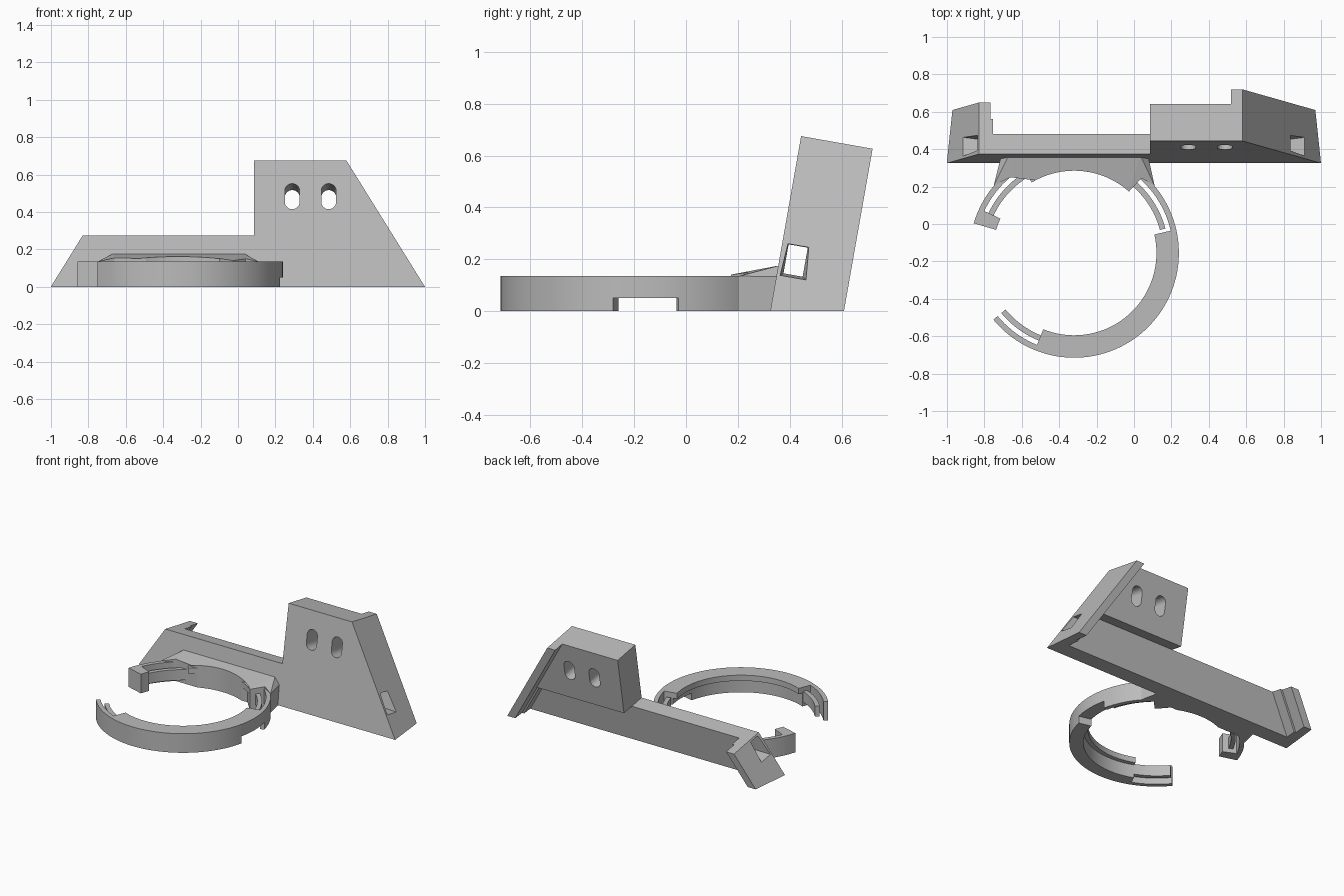
import bpy, bmesh
from math import radians, sin, cos, tan, pi
from mathutils import Vector

cube = bpy.data.objects.get("Cube")
if cube:
    bpy.data.objects.remove(cube, do_unlink=True)

grey = bpy.data.materials.new("plain_grey")
grey.use_nodes = True
grey.diffuse_color = (0.5, 0.5, 0.5, 1)
grey.node_tree.nodes["Principled BSDF"].inputs["Base Color"].default_value = (0.5, 0.5, 0.5, 1)

TILT = radians(10)
SLOPE = 0.622          # sideways run of the slanted ends per unit height
CENTRE = Vector((-0.32, -0.155, 0))


def lean(x, z, d):
    """Point on the leaning plate: x, height on the front face, depth behind it."""
    return Vector((x, 0.325 + z * tan(TILT) + d * cos(TILT), z - d * sin(TILT)))


def finish(name, bm, smooth=False):
    bmesh.ops.recalc_face_normals(bm, faces=bm.faces[:])
    mesh = bpy.data.meshes.new(name)
    bm.to_mesh(mesh)
    bm.free()
    mesh.materials.append(grey)
    obj = bpy.data.objects.new(name, mesh)
    bpy.context.collection.objects.link(obj)
    if smooth:
        bpy.ops.object.select_all(action='DESELECT')
        obj.select_set(True)
        bpy.context.view_layer.objects.active = obj
        bpy.ops.object.shade_smooth_by_angle(angle=radians(30))
    return obj


def loft(bm, loops):
    """Join closed loops of points into a capped solid."""
    rings = [[bm.verts.new(p) for p in loop] for loop in loops]
    n = len(rings[0])
    for a, b in zip(rings, rings[1:]):
        for i in range(n):
            j = (i + 1) % n
            bm.faces.new((a[i], a[j], b[j], b[i]))
    bm.faces.new(rings[0])
    bm.faces.new(rings[-1])


def slab(name, outline, d0, d1, trim=True):
    """Leaning prism, cut level with the ground."""
    bm = bmesh.new()
    loft(bm, [[lean(x, z, d) for x, z in outline] for d in (d0, d1)])
    if trim:
        geom = bm.verts[:] + bm.edges[:] + bm.faces[:]
        bmesh.ops.bisect_plane(bm, geom=geom, plane_co=(0, 0, 0),
                               plane_no=(0, 0, 1), clear_inner=True)
        bmesh.ops.holes_fill(bm, edges=[e for e in bm.edges if e.is_boundary])
    return finish(name, bm)


def sweep(name, a0, a1, profile):
    """Revolve an (r, z) profile round the ring centre between two angles."""
    bm = bmesh.new()
    steps = max(2, round((a1 - a0) / 3))
    loops = []
    for i in range(steps + 1):
        a = radians(a0 + (a1 - a0) * i / steps)
        loops.append([CENTRE + Vector((r * cos(a), r * sin(a), z)) for r, z in profile])
    loft(bm, loops)
    return finish(name, bm, True)


def rect(r0, r1, z0, z1):
    return [(r0, z0), (r1, z0), (r1, z1), (r0, z1)]


def cut(target, cutter):
    mod = target.modifiers.new("cut", 'BOOLEAN')
    mod.operation = 'DIFFERENCE'
    mod.solver = 'EXACT'
    mod.object = cutter
    cutter.hide_render = True
    cutter.hide_viewport = True
    cutter.display_type = 'WIRE'


# Leaning back plate, with a thicker mounting block on its tall half
low, top, under = 0.275, 0.675, -0.1
foot_l = -0.83 - SLOPE * (low - under)
foot_r = 0.58 + SLOPE * (top - under)
plate = slab("back_plate", [(foot_l, under), (-0.83, low), (0.085, low),
                            (0.085, top), (0.58, top), (foot_r, under)], 0, 0.11)
block = slab("mounting_block", [(0.085, low), (0.085, top), (0.52, top),
                                (0.52 + SLOPE * (top - low), low)], 0.11, 0.2)

# Slanted end flanges with a small inner lip
flanges = []
for side, edge, height, sign in (("right", -0.83, low, 1), ("left", 0.58, top, -1)):
    drop = -sign * SLOPE * (height - under)
    for part, width, depth in (("flange", 0.062, 0.28), ("flange_lip", 0.077, 0.19)):
        inner = edge + sign * width
        flanges.append(slab(f"{side}_{part}", [(edge + drop, under), (edge, height),
                            (inner, height), (inner + drop, under)], 0.11, depth))

# Long channel through the plate, flared at both ends
def channel_loop(x, d0, d1, z0, z1):
    return [lean(x, z, d) for d, z in rect(d0, d1, z0, z1)]

bm = bmesh.new()
wide, narrow = (0.004, 0.128, 0.132, 0.276), (0.025, 0.1, 0.15, 0.262)
loft(bm, [channel_loop(-1.0, *wide), channel_loop(-0.81, *narrow),
          channel_loop(0.81, *narrow), channel_loop(1.0, *wide)])
channel = finish("channel_cutter", bm)
for obj in [plate] + flanges:
    cut(obj, channel)

# Two rounded screw slots through the tall half
for i, x in enumerate((0.29, 0.485)):
    outline = []
    for k in range(24):
        a = 2 * pi * (k + 0.5) / 24
        centre = 0.512 if sin(a) > 0 else 0.455
        outline.append((x + 0.04 * cos(a), centre + 0.04 * sin(a)))
    slot = slab(f"slot_cutter_{i}", outline, -0.1, 0.4, trim=False)
    cut(plate, slot)
    cut(block, slot)

# Ring: solid arcs with an inward top lip
H, R = 0.135, 0.56
def lipped(z0):
    return [(0.47, z0), (R, z0), (R, H), (0.44, H), (0.44, 0.095), (0.47, 0.095)]

sweep("ring_front", -112, -13, lipped(0))
sweep("ring_notched_side", -13, 13, lipped(0.05))
sweep("ring_back", 52, 121, lipped(0))
sweep("ring_end_stop", 155, 163.5, rect(0.435, R, 0, H))

# Ring: spring clips made of a thin outer wall and a thin inner tongue
for name, a0, a1, t0, t1 in (("left", 13, 52, 15, 52),
                             ("back", 121, 155, 121, 156),
                             ("front", 219.5, 248, 219.5, 248)):
    sweep(f"{name}_clip_wall", a0, a1, rect(0.53, R, 0, H))
    sweep(f"{name}_clip_tongue", t0, t1, rect(0.475, 0.505, 0.03, 0.105))

# Sloping web that joins the ring to the plate
plan = [(-0.75, 0.205), (-0.66, 0.25), (-0.1, 0.25), (-0.03, 0.17),
        (0.04, 0.245), (0.11, 0.205), (0.075, 0.365), (-0.71, 0.365)]
rise = [0, 0.02, 0.02, 0.005, 0.015, 0, 0.042, 0.042]
pinch = [0, 0, 0, 0, 0, 0, -0.04, 0.04]
bm = bmesh.new()
loft(bm, [[(x, y, 0) for x, y in plan],
          [(x, y, H - 0.002) for x, y in plan],
          [(x + p, y, H + r) for (x, y), r, p in zip(plan, rise, pinch)]])
bmesh.ops.triangulate(bm, faces=bm.faces[:])
web = finish("web", bm)
bm = bmesh.new()
bore = [CENTRE + Vector((0.44 * cos(2 * pi * k / 120), 0.44 * sin(2 * pi * k / 120), 0))
        for k in range(120)]
loft(bm, [[p + Vector((0, 0, z)) for p in bore] for z in (-0.1, 0.4)])
cut(web, finish("bore_cutter", bm))
